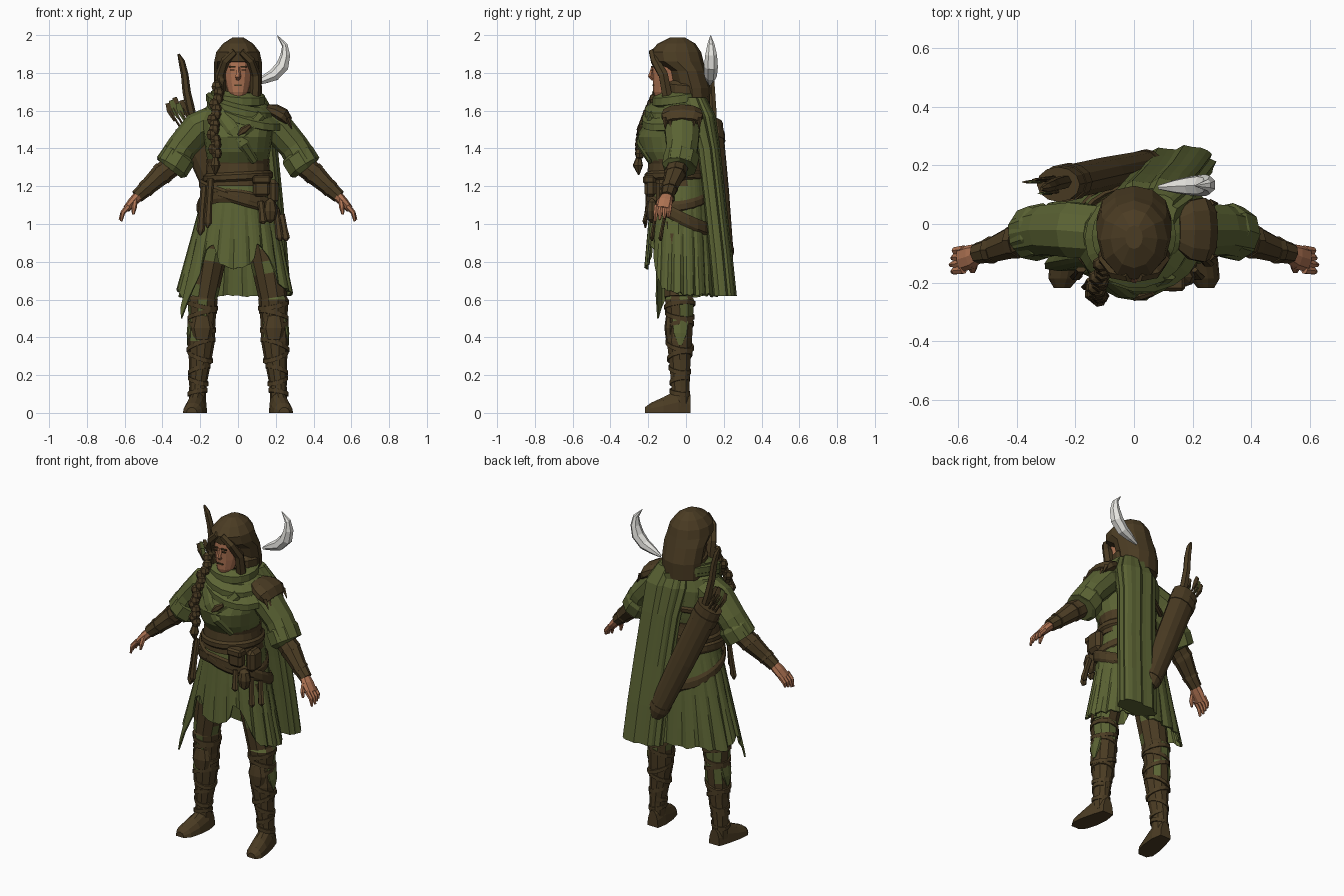
import bpy, bmesh, math, random
from mathutils import Vector

random.seed(4)
PI, TAU = math.pi, math.tau


def colour(name, rgb):
    m = bpy.data.materials.new(name)
    m.diffuse_color = (*rgb, 1)
    return m


GREEN = colour("olive cloth", (0.105, 0.126, 0.034))
BROWN = colour("brown leather", (0.070, 0.045, 0.017))
SKIN = colour("skin", (0.42, 0.17, 0.085))
HORN = colour("pale horn", (0.84, 0.83, 0.79))


def skin(name, rings, mat, closed=False, cap=True, thick=0):
    """Join rings of points into one surface."""
    bm = bmesh.new()
    vs = [[bm.verts.new(p) for p in r] for r in rings]
    n = len(rings[0])
    pairs = list(zip(vs, vs[1:])) + ([(vs[-1], vs[0])] if closed else [])
    for a, b in pairs:
        for i in range(n):
            bm.faces.new((a[i], a[(i + 1) % n], b[(i + 1) % n], b[i]))
    if cap and not closed:
        bm.faces.new(vs[0])
        bm.faces.new(vs[-1])
    bmesh.ops.recalc_face_normals(bm, faces=bm.faces)
    me = bpy.data.meshes.new(name)
    bm.to_mesh(me)
    bm.free()
    me.materials.append(mat)
    ob = bpy.data.objects.new(name, me)
    bpy.context.collection.objects.link(ob)
    if thick:
        ob.modifiers.new("thickness", "SOLIDIFY").thickness = thick
    return ob


def loft(name, secs, mat, n=16, fold=None, **kw):
    """Level oval sections: x, y, z, rx, ry; fold(i) scales the radius."""
    rings = []
    for x, y, z, rx, ry in secs:
        r = []
        for i in range(n):
            a, k = TAU * i / n, fold(i) if fold else 1
            r.append((x + rx * k * math.cos(a), y + ry * k * math.sin(a), z))
        rings.append(r)
    return skin(name, rings, mat, **kw)


def tube(name, pts, mat, n=8, **kw):
    """Sections square to a path: x, y, z, radius[, depth radius]."""
    P, rings = [Vector(p[:3]) for p in pts], []
    for i, p in enumerate(pts):
        t = (P[min(i + 1, len(P) - 1)] - P[max(i - 1, 0)]).normalized()
        u = t.cross(Vector((0, 1, 0))).normalized()
        v = u.cross(t)
        rings.append([P[i] + u * p[3] * math.cos(TAU * j / n)
                      + v * p[-1] * math.sin(TAU * j / n) for j in range(n)])
    return skin(name, rings, mat, **kw)


def band(name, c, rx, ry, w, h, mat, tx=0, ty=0, n=24, m=6):
    """Oval ring round the body, tilted by slopes tx and ty."""
    rings = []
    for i in range(n):
        a, r = TAU * i / n, []
        for j in range(m):
            b = TAU * (j + 0.5) / m
            x, y = (rx + w * math.cos(b)) * math.cos(a), (ry + w * math.cos(b)) * math.sin(a)
            r.append((c[0] + x, c[1] + y, c[2] + h * math.sin(b) + x * tx + y * ty))
        rings.append(r)
    return skin(name, rings, mat, closed=True)


def blob(name, c, s, mat, seg=10):
    k = [(-0.99, 0.12), (-0.7, 0.72), (0, 1), (0.7, 0.72), (0.99, 0.12)]
    return loft(name, [(c[0], c[1], c[2] + s[2] * z, s[0] * r, s[1] * r) for z, r in k], mat, seg)


def pouch(name, c, s, mat, bevel=0.015):
    bpy.ops.mesh.primitive_cube_add(size=1, location=c)
    ob = bpy.context.object
    ob.name, ob.scale = name, s
    bpy.ops.object.transform_apply(location=False, scale=True, rotation=False)
    ob.data.materials.append(mat)
    if bevel:
        ob.modifiers.new("soft", "BEVEL").width = bevel


def patch_green(ob, low, chance):
    """Let cloth show through on some leather faces above a height."""
    ob.data.materials.append(GREEN)
    for f in ob.data.polygons:
        f.material_index = int(f.center.z > low and random.random() < chance)


# Torso, waist belt and chest wrap
loft("tunic_body", [(0, -.05, 1.16, .18, .15), (0, -.05, 1.3, .155, .135), (0, -.07, 1.38, .17, .17),
     (0, -.075, 1.46, .182, .185), (0, -.055, 1.55, .2, .16), (0, -.03, 1.62, .17, .115),
     (0, -.03, 1.68, .08, .08)], GREEN, 20)
tube("chest_lapel", [(-.1, -.185, 1.6, .035, .012), (-.03, -.24, 1.5, .035, .012),
     (.03, -.25, 1.42, .03, .012), (.09, -.19, 1.33, .02, .01)], GREEN, 6)
tube("chest_lapel_under", [(.12, -.18, 1.58, .03, .012), (.04, -.24, 1.49, .025, .012),
     (0, -.25, 1.44, .02, .01)], GREEN, 6)
tube("chest_strap", [(.065, -.235, 1.52, .01, .01), (.03, -.247, 1.495, .022, .012), (0, -.253, 1.47, .006, .01)], BROWN, 6)
loft("waist_belt", [(0, -.05, 1.2, .182, .162), (0, -.05, 1.24, .172, .158), (0, -.05, 1.32, .165, .15),
     (0, -.055, 1.345, .168, .155)], BROWN, 20)
band("belt_rim", (0, -.05, 1.25), .172, .158, .014, .025, BROWN, .05)
band("hip_belt", (0, -.04, 1.15), .195, .165, .012, .03, BROWN, -.3, .1)
band("hip_belt_low", (.005, -.03, 1.06), .214, .175, .011, .036, BROWN, -.12, -.5)

# Pleated skirt with an uneven hem: angle from front, height
HEM = [(-180, .63), (-105, .62), (-85, .68), (-70, .63), (-55, .51), (-47, .68), (-40, .86), (-33, .9), (-27, .88),
       (-22, .78), (0, .76), (18, .78), (24, .9), (38, .86), (50, .72), (62, .66), (90, .63), (180, .62)]


def hem(d):
    for (a, za), (b, zb) in zip(HEM, HEM[1:]):
        if a <= d <= b:
            return za + (zb - za) * (d - a) / (b - a)


N = 72
ragged = [random.uniform(-.012, .012) for _ in range(N)]
rings = []
for k in range(7):
    t, ring = k / 6, []
    for i in range(N):
        a = -PI + TAU * i / N
        z = 1.24 + (hem(math.degrees(a)) + ragged[i] - 1.24) * t
        f = (1.24 - z) / .62
        p = 1 + t * (.035 * math.sin(a * 18) + .015 * (-1) ** i)
        flare = .165 if a < 0 else .125
        ring.append(((.165 + flare * f) * p * math.sin(a), -.03 - (.15 + .05 * f) * p * math.cos(a), z))
    rings.append(ring)
skin("skirt", rings, GREEN, cap=False, thick=.01)

# Cape hanging down the back, in uneven folds
folds = [1 + random.uniform(-.13, .13) for _ in range(30)]
loft("cape", [(.05, .04, 1.67, .1, .06), (.07, .075, 1.57, .135, .075), (.09, .115, 1.4, .125, .06),
     (.12, .15, 1.1, .125, .058), (.14, .178, .85, .127, .06), (.155, .2, .62, .13, .062)],
     GREEN, 30, fold=lambda i: folds[i])

# Cowl wound about the neck
band("cowl_upper", (0, -.04, 1.67), .105, .1, .045, .04, GREEN, -.08, .15, 18)
band("cowl_middle", (.01, -.05, 1.625), .135, .125, .05, .035, GREEN, -.25, .2, 18)
band("cowl_lower", (.035, -.055, 1.585), .16, .14, .045, .035, GREEN, -.3, .25, 18)

# Shoulder guard with fringe
tube("shoulder_guard", [(.15, -.02, 1.61, .025, .07), (.19, -.02, 1.595, .042, .105),
     (.235, -.02, 1.57, .045, .115), (.265, -.02, 1.54, .03, .095)], BROWN, 10)
for i in range(7):
    y = -.11 + i * .03
    tube("guard_fringe", [(.26, y, 1.56, .015), (.285, y, 1.505, .003)], BROWN, 4)

for s in (-1, 1):
    # Arms: sleeve, rolled cuff, bracer, hand
    tube("sleeve", [(s * .11, -.03, 1.555, .08, .095), (s * .21, -.02, 1.508, .088, .098),
         (s * .295, -.02, 1.41, .08, .088), (s * .355, -.035, 1.31, .086, .085)], GREEN, 10)
    tube("sleeve_cuff", [(s * .305, -.02, 1.375, .082, .085), (s * .315, -.022, 1.36, .094, .096),
         (s * .352, -.035, 1.3, .094, .094), (s * .36, -.035, 1.29, .075, .075)], GREEN, 9)
    tube("forearm_bracer", [(s * .33, -.04, 1.325, .06), (s * .41, -.06, 1.26, .056),
         (s * .49, -.09, 1.185, .042), (s * .535, -.1, 1.145, .036)], BROWN, 8)
    for x, y, z, r in ((.4, -.057, 1.268, .06), (.485, -.088, 1.19, .046)):
        tube("bracer_strap", [(s * (x - .01), y, z + .009, r), (s * (x + .01), y, z - .009, r)], BROWN, 8)
    tube("palm", [(s * .525, -.1, 1.15, .027, .032), (s * .555, -.112, 1.12, .026, .042),
         (s * .59, -.122, 1.08, .02, .042)], SKIN, 8)
    for i in range(4):
        y = -.156 + i * .023
        tube("finger", [(s * .58, y, 1.095, .015), (s * .61, y - .004, 1.06, .013),
             (s * (.625 - .006 * abs(i - 1)), y - .006, 1.015 + .007 * i, .007)], SKIN, 6)
    tube("thumb", [(s * .545, -.135, 1.13, .015), (s * .55, -.155, 1.085, .014), (s * .555, -.158, 1.05, .007)], SKIN, 6)

    # Legs: trousers, boot, foot, wraps
    patch_green(tube("trouser_leg", [(s * (.12 + .011 * i), -.04, 1 - .065 * i, .1 - .004 * i) for i in range(7)],
                     BROWN, 10), 0, .3)
    patch_green(loft("boot_shaft", [(s * .215, -.03, .03, .046, .05), (s * .213, -.03, .14, .045, .05),
         (s * .2, -.033, .28, .06, .06), (s * .195, -.035, .38, .073, .07), (s * .19, -.03, .48, .07, .07),
         (s * .187, -.035, .6, .08, .08), (s * .185, -.035, .62, .07, .07)], BROWN, 10), .4, .3)
    foot = []
    for y, x, w, h in ((.025, .21, .036, .1), (-.04, .215, .052, .13), (-.12, .228, .058, .085),
                       (-.185, .24, .052, .055), (-.218, .245, .028, .03)):
        foot.append([(s * (x + w * math.cos(PI * j / 7)), y, h * math.sin(PI * j / 7)) for j in range(8)])
    skin("foot", foot, BROWN)
    for z, x, r, t in ((.57, .188, .077, .2), (.52, .19, .073, -.25), (.46, .191, .07, .3), (.36, .196, .07, -.35),
                       (.3, .2, .062, .35), (.23, .206, .054, -.3), (.17, .211, .048, .3), (.11, .214, .048, -.2)):
        band("boot_wrap", (s * x, -.033, z), r, r, .008, .016, BROWN, t * s, t * .6, 12, 4)
    blob("knee_guard", (s * .19, -.085, .45), (.06, .03, .085), BROWN, 8)
    tube("boot_flap", [(s * .235, -.03, .5, .03, .05), (s * .258, -.03, .42, .014, .04),
         (s * .265, -.03, .36, .004, .01)], GREEN, 6)

    # Loose hair beside the face, brows and eyes
    tube("side_hair", [(s * .015, -.178, 1.912, .02), (s * .066, -.165, 1.865, .024), (s * .093, -.12, 1.79, .028),
         (s * .092, -.1, 1.68, .03)], BROWN, 6)
    pouch("brow", (s * .03, -.18, 1.832), (.035, .009, .007), BROWN, 0)
    pouch("eye", (s * .029, -.18, 1.815), (.022, .008, .007), BROWN, 0)

# Head
loft("face", [(0, -.125, 1.665, .03, .035), (0, -.115, 1.7, .052, .058), (0, -.1, 1.76, .07, .076),
     (0, -.1, 1.82, .075, .08), (0, -.1, 1.88, .07, .075)], SKIN, 12)
tube("nose", [(0, -.175, 1.83, .009), (0, -.187, 1.78, .016), (0, -.172, 1.768, .012)], SKIN, 5)
pouch("mouth", (0, -.174, 1.735), (.036, .009, .008), BROWN, 0)
loft("hair", [(0, .04, 1.62, .12, .085), (0, .03, 1.72, .125, .1), (0, .005, 1.81, .128, .1),
     (0, -.045, 1.86, .126, .138), (0, -.055, 1.91, .115, .135), (0, -.05, 1.955, .08, .1),
     (0, -.045, 1.987, .03, .04)], BROWN, 12)
band("hair_roll", (0, 0, 1.71), .1, .09, .032, .045, BROWN, 0, -.1, 12)

# Braid over the shoulder
path = [(-.1, -.12, 1.76), (-.115, -.17, 1.66), (-.125, -.205, 1.58), (-.135, -.235, 1.5), (-.125, -.245, 1.42), (-.12, -.245, 1.35)]
for a, b in zip(path, path[1:]):
    for k in range(3):
        c = [p + (q - p) * k / 3 for p, q in zip(a, b)]
        blob("braid_knot", (c[0] + .008 * (-1) ** k, c[1], c[2]), (.03, .027, .032), BROWN, 7)
tube("braid_tail", [(-.12, -.25, 1.35, .015), (-.12, -.255, 1.31, .028), (-.12, -.25, 1.26, .004)], BROWN, 7)

# Horn behind the shoulder
tube("horn", [(.085, .125, 1.74, .008), (.14, .128, 1.765, .024), (.192, .13, 1.788, .034, .034),
     (.236, .132, 1.835, .036, .038), (.252, .133, 1.895, .027, .032), (.248, .132, 1.948, .016, .02),
     (.208, .13, 1.998, .002)], HORN, 7)

# Quiver, arrows and bow
tube("quiver", [(.06, .205, .79, .035), (.045, .2, .84, .06, .052), (-.1, .17, 1.17, .075, .058), (-.258, .135, 1.53, .08, .06)], BROWN, 12)
for a, b in ((.02, .06), (.86, .93)):
    tube("quiver_band", [(.05 - .31 * t, .2 - .065 * t, .83 + .7 * t, .062 + .024 * t, .056 + .01 * t) for t in (a, b)], BROWN, 12)
for i in range(5):
    dx, dy = -.035 + .018 * i, random.uniform(-.03, .03)
    top = (-.325 + dx, .125 + dy, 1.6 + .015 * (i % 3))
    tube("arrow_shaft", [(-.25 + dx, .135 + dy, 1.48, .006), (*top, .006)], BROWN, 5)
    tube("arrow_feather", [(top[0] + .025, top[1], top[2] - .055, .006), (*top, .017, .005),
         (top[0] - .012, top[1], top[2] + .04, .012, .004)], GREEN if i % 2 else BROWN, 4)
tube("bow", [(-.21, .15, 1.46, .02), (-.25, .14, 1.6, .024), (-.272, .135, 1.7, .022), (-.282, .13, 1.79, .02),
     (-.298, .125, 1.86, .017), (-.315, .12, 1.9, .006)], BROWN, 6)

# Pouches, hanging straps and back lacing
pouch("front_pouch", (.125, -.19, 1.2), (.09, .06, .11), BROWN)
pouch("pouch_flap", (.125, -.197, 1.235), (.098, .062, .045), BROWN, .01)
pouch("side_pouch", (.185, -.11, 1.17), (.06, .1, .13), BROWN, .02)
blob("small_bag", (.17, -.18, 1.07), (.04, .035, .065), BROWN, 8)
for x, y, z, l in ((.12, -.195, 1.12, .12), (.2, -.155, 1.08, .17), (.23, -.11, 1.05, .14), (-.145, -.19, 1.24, .26), (-.18, -.155, 1.2, .26)):
    tube("hanging_strap", [(x, y, z, .018, .01), (x * 1.06, y - .015, z - l * .5, .017, .01), (x * 1.1, y - .025, z - l * .9, .022, .012),
         (x * 1.12, y - .025, z - l, .005)], BROWN, 6)
tube("back_strap", [(-.17, .03, 1.42, .02, .012), (-.05, .107, 1.44, .02, .012), (.1, .09, 1.5, .02, .012)], BROWN, 6)
